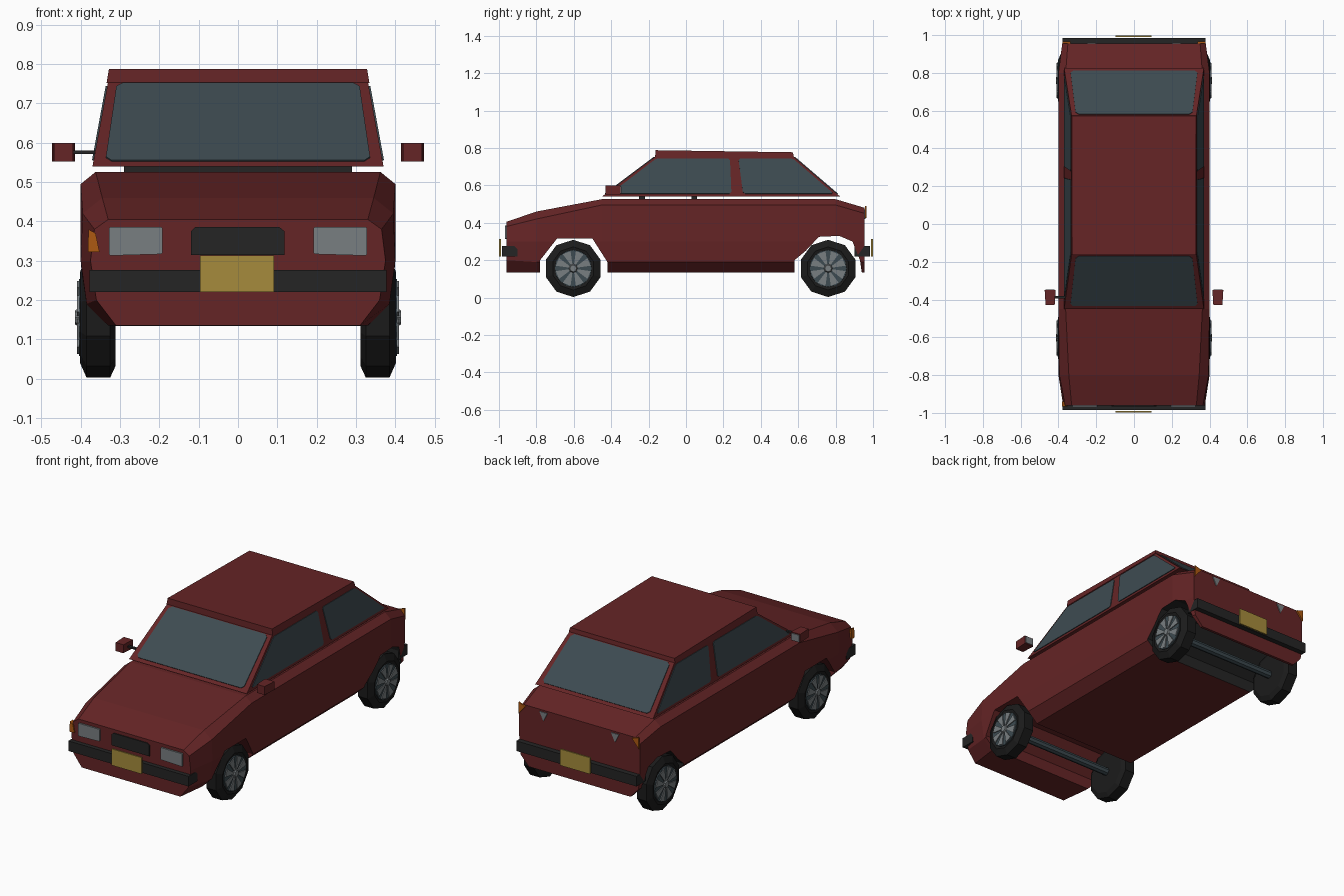
import bpy, bmesh, math
from mathutils import Vector

if bpy.data.objects.get("Cube"):
    bpy.data.objects.remove(bpy.data.objects["Cube"], do_unlink=True)


def material(name, rgb):
    m = bpy.data.materials.new(name)
    m.use_nodes = True
    m.diffuse_color = (*rgb, 1)
    m.node_tree.nodes["Principled BSDF"].inputs["Base Color"].default_value = (*rgb, 1)
    return m


RED = material("dark red paint", (0.13, 0.018, 0.019))
GLASS = material("blue grey glass", (0.047, 0.07, 0.082))
BLACK = material("black trim", (0.018, 0.018, 0.018))
TYRE = material("tyre rubber", (0.011, 0.011, 0.011))
LAMP = material("light grey", (0.19, 0.21, 0.22))
YELLOW = material("yellow plate", (0.38, 0.26, 0.045))
ORANGE = material("orange lamp", (0.42, 0.10, 0.006))


def mesh(name, verts, faces, mat):
    me = bpy.data.meshes.new(name)
    me.from_pydata([tuple(v) for v in verts], [], faces)
    bm = bmesh.new()
    bm.from_mesh(me)
    bmesh.ops.recalc_face_normals(bm, faces=bm.faces)
    bm.to_mesh(me)
    bm.free()
    me.materials.append(mat)
    ob = bpy.data.objects.new(name, me)
    bpy.context.collection.objects.link(ob)
    return ob


def loft(name, rings, mat):
    """Skin a row of equal rings and cap both ends."""
    n = len(rings[0])
    faces = [(a * n + i, a * n + (i + 1) % n, a * n + n + (i + 1) % n, a * n + n + i)
             for a in range(len(rings) - 1) for i in range(n)]
    last = (len(rings) - 1) * n
    faces += [tuple(range(n)), tuple(range(last, last + n))]
    return mesh(name, [v for r in rings for v in r], faces, mat)


def box(name, lo, hi, mat):
    rings = [[(lo[0], lo[1], z), (hi[0], lo[1], z), (hi[0], hi[1], z), (lo[0], hi[1], z)]
             for z in (lo[2], hi[2])]
    return loft(name, rings, mat)


def plate(name, pts, mat, cut=0.0, thick=0.006):
    """Thin plate standing out from the car, with optionally clipped corners."""
    pts = [Vector(p) for p in pts]
    normal = (pts[1] - pts[0]).cross(pts[2] - pts[0]).normalized()
    middle = sum(pts, Vector()) / len(pts)
    if normal.dot(middle - Vector((0, 0.2, 0.4))) < 0:
        normal = -normal
    if cut:
        clipped = []
        for i, p in enumerate(pts):
            for q in (pts[i - 1], pts[(i + 1) % len(pts)]):
                clipped.append(p + (q - p).normalized() * cut)
        pts = clipped
    return loft(name, [[p - normal * 0.002 for p in pts],
                       [p + normal * (thick - 0.002) for p in pts]], mat)


# Lower body: lofted half sections, mirrored
stations = [
    (-0.96, [(0.31, 0.135), (0.36, 0.20), (0.375, 0.30), (0.365, 0.38), (0.33, 0.405)]),
    (-0.80, [(0.33, 0.135), (0.385, 0.19), (0.40, 0.30), (0.395, 0.42), (0.345, 0.46)]),
    (-0.45, [(0.33, 0.135), (0.39, 0.19), (0.40, 0.30), (0.40, 0.495), (0.362, 0.526)]),
    (0.80, [(0.33, 0.135), (0.39, 0.19), (0.40, 0.30), (0.40, 0.495), (0.362, 0.526)]),
    (0.955, [(0.32, 0.135), (0.37, 0.19), (0.38, 0.30), (0.38, 0.45), (0.35, 0.48)]),
]
body = loft("lower_body", [[(x, y, z) for x, z in half] + [(-x, y, z) for x, z in reversed(half)]
                           for y, half in stations], RED)
body.data.materials.append(BLACK)

# Wheel arches cut right through the body
arches = {
    "front": [(-0.78, 0.1), (-0.78, 0.2), (-0.69, 0.315), (-0.5, 0.315), (-0.42, 0.19), (-0.42, 0.1)],
    "rear": [(0.58, 0.1), (0.58, 0.2), (0.64, 0.25), (0.71, 0.325), (0.82, 0.33),
             (0.89, 0.3), (0.93, 0.2), (0.945, 0.1)],
}
for end, outline in arches.items():
    cutter = loft(end + "_arch_cutter", [[(x, y, z) for y, z in outline] for x in (-0.6, 0.6)], RED)
    cutter.hide_render = True
    mod = body.modifiers.new("arch", "BOOLEAN")
    mod.operation, mod.object, mod.solver = "DIFFERENCE", cutter, "EXACT"
    bpy.context.view_layer.objects.active = body
    bpy.ops.object.modifier_apply(modifier=mod.name)
    bpy.data.objects.remove(cutter, do_unlink=True)
for f in body.data.polygons:
    c = f.center
    tunnel = 0.57 < c.y < 0.948 and 0.145 < c.z < 0.335 and abs(f.normal.x) < 0.05
    f.material_index = 1 if tunnel else 0

# Cabin and roof
Z0, Z1 = 0.54, 0.757


def ring(x, y0, y1, z0, z1):
    return [(-x, y0, z0), (x, y0, z0), (x, y1, z1), (-x, y1, z1)]


loft("cabin", [ring(0.37, -0.45, 0.825, Z0, Z0), ring(0.33, -0.16, 0.572, Z1, Z1)], RED)
loft("roof", [ring(0.334, -0.165, 0.576, Z1 - 0.005, Z1 - 0.005),
              ring(0.328, -0.163, 0.572, 0.788, 0.777)], RED)


def on_slope(low, high, z):
    return low + (high - low) * (z - Z0) / (Z1 - Z0)


# Windscreen and back window
for name, low, high in (("windscreen", -0.45, -0.16), ("back_window", 0.825, 0.572)):
    corners = [(-0.337, 0.553), (0.337, 0.553), (0.308, 0.75), (-0.308, 0.75)]
    plate(name, [(x, on_slope(low, high, z), z) for x, z in corners], GLASS, 0.015)

# Side windows
door = [(-0.405, 0.555), (0.243, 0.555), (0.235, 0.744), (-0.158, 0.744)]
quarter = [(0.305, 0.555), (0.79, 0.555), (0.57, 0.744), (0.28, 0.744)]
for side, s in (("left", 1), ("right", -1)):
    for name, shape in (("door_window_", door), ("quarter_window_", quarter)):
        plate(name + side, [(s * on_slope(0.37, 0.33, z), y, z) for y, z in shape], GLASS, 0.01)

# Cabin supports showing in the gap under the cabin
box("dashboard", (-0.29, -0.25, 0.515), (0.29, -0.22, 0.545), BLACK)
box("seat_support", (-0.1, 0.03, 0.515), (0.11, 0.06, 0.545), BLACK)

# Bumpers, with ends wrapping the corners, and number plates
for end, s in (("front", -1), ("rear", 1)):
    outline = [(-0.378, 0.902), (0.378, 0.902), (0.378, 0.984), (-0.378, 0.984)]
    loft(end + "_bumper", [[(x, s * y, z) for x, y in outline] for z in (0.22, 0.277)], BLACK)
    plate(end + "_number_plate", [(x, s * 0.992, z) for x, z in
          ((-0.097, 0.22), (0.092, 0.22), (0.092, 0.313), (-0.097, 0.313))], YELLOW, 0, 0.009)

# Front grille, headlamps and side lamps
plate("grille", [(x, -0.962, z) for x, z in
      ((-0.12, 0.315), (0.118, 0.315), (0.118, 0.375), (0.105, 0.386), (-0.108, 0.386), (-0.12, 0.375))], BLACK)
for side, s in (("left", 1), ("right", -1)):
    plate("headlamp_" + side, [(s * x, -0.962, z) for x, z in
          ((0.192, 0.317), (0.328, 0.313), (0.328, 0.386), (0.192, 0.386))], LAMP, 0.003, 0.009)
    plate("tail_indicator_" + side, [(s * x, 0.958, z) for x, z in
          ((0.335, 0.475), (0.378, 0.49), (0.378, 0.425))], ORANGE, 0, 0.009)
    plate("reversing_lamp_" + side, [(s * x, 0.956, z) for x, z in
          ((0.2, 0.47), (0.25, 0.47), (0.225, 0.42))], LAMP)
loft("front_indicator", [[(-0.352, y, 0.322), (-0.382, y, 0.322), (-0.38, y, 0.38), (-0.362, y, 0.37)]
                         for y in (-0.967, -0.94)], ORANGE)

# Door mirrors
for side, s in (("left", 1), ("right", -1)):
    shell = [(0.415, -0.35), (0.473, -0.35), (0.468, -0.43), (0.42, -0.43)]
    loft("mirror_" + side, [[(s * x, y, z) for x, y in shell] for z in (0.552, 0.6)], RED)
    plate("mirror_glass_" + side, [(s * x, -0.348, z) for x, z in
          ((0.42, 0.557), (0.468, 0.557), (0.468, 0.595), (0.42, 0.595))], LAMP, 0, 0.004)
box("mirror_arm_right", (-0.42, -0.395, 0.571), (-0.345, -0.38, 0.58), BLACK)


def circle(x, y, r, sides, turn=0.0):
    return [(x, y + r * math.cos(turn + math.tau * i / sides),
             0.156 + r * math.sin(turn + math.tau * i / sides)) for i in range(sides)]


# Wheels: chamfered tyre, dark rim, eight pale spokes, and an axle per pair
SIDES = 10
for end, y in (("front", -0.603), ("rear", 0.76)):
    loft(end + "_axle", [circle(x, y, 0.022, 8) for x in (-0.33, 0.33)], GLASS)
    for side, s in (("left", 1), ("right", -1)):
        tag = "_%s_%s" % (end, side)
        profile = [(0.312, 0.125), (0.325, 0.153), (0.385, 0.153), (0.402, 0.115), (0.398, 0.1)]
        loft("tyre" + tag, [circle(s * x, y, r, SIDES, math.pi / 2) for x, r in profile], TYRE)
        loft("rim" + tag, [circle(s * x, y, r, 16) for x, r in ((0.38, 0.1), (0.404, 0.098))], GLASS)
        loft("hub" + tag, [circle(s * x, y, r, 8) for x, r in ((0.4, 0.026), (0.414, 0.018))], LAMP)
        for k in range(8):
            a = math.tau * (k + 0.5) / 8
            spoke = [(0.022, -0.2), (0.094, -0.24), (0.094, 0.24), (0.022, 0.2)]
            plate("spoke%s_%d" % (tag, k + 1),
                  [(s * 0.405, y + r * math.cos(a + t), 0.156 + r * math.sin(a + t)) for r, t in spoke], LAMP)
